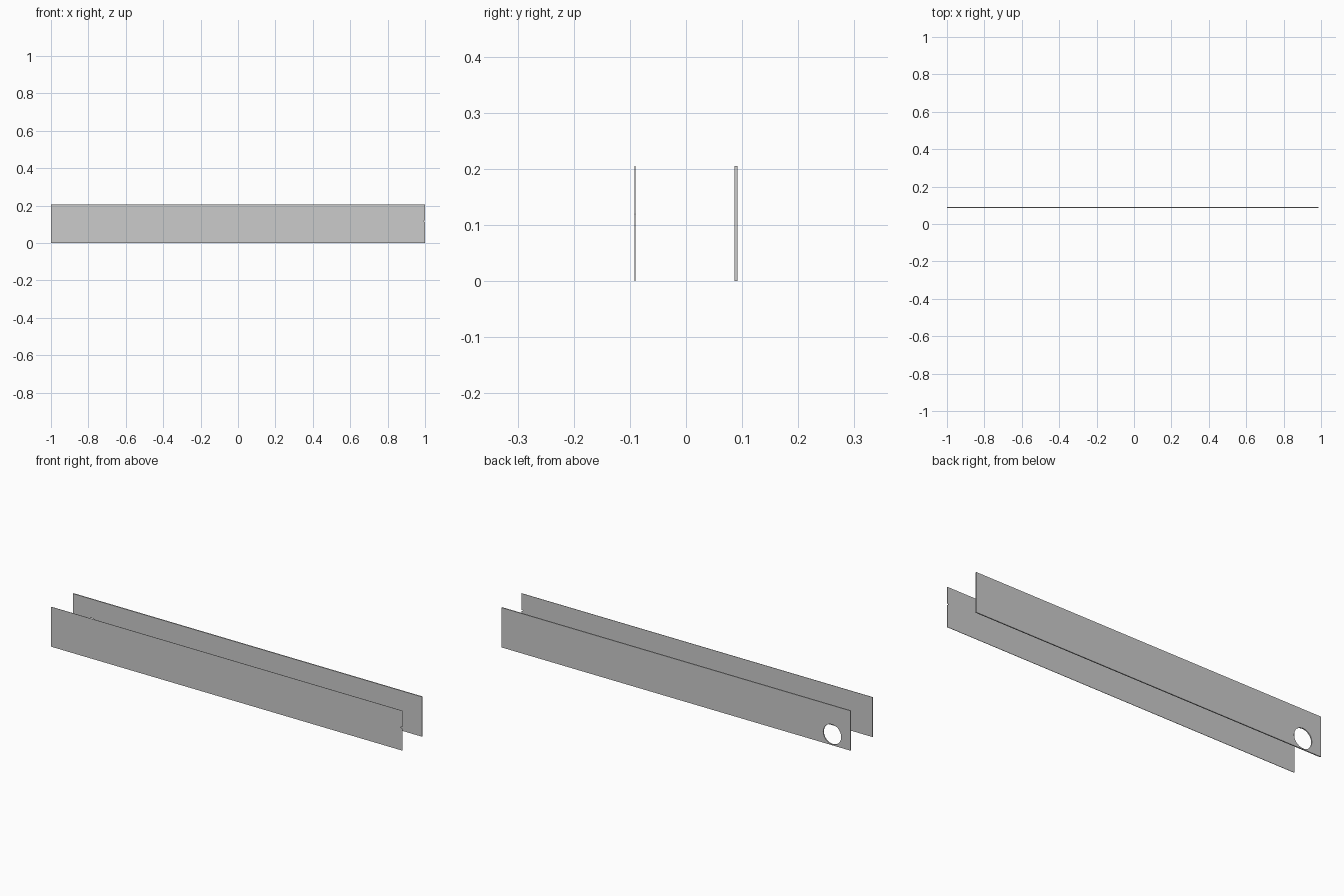
import bpy, bmesh, math

if "Cube" in bpy.data.objects:
    bpy.data.objects.remove(bpy.data.objects["Cube"])

HEIGHT = 0.205


def plate(name, outline, y0, y1):
    """Extrude an x/z outline from y0 to y1."""
    bm = bmesh.new()
    face = bm.faces.new([bm.verts.new((x, y0, z)) for x, z in outline])
    ext = bmesh.ops.extrude_face_region(bm, geom=[face])
    moved = [g for g in ext["geom"] if isinstance(g, bmesh.types.BMVert)]
    bmesh.ops.translate(bm, verts=moved, vec=(0, y1 - y0, 0))
    bmesh.ops.recalc_face_normals(bm, faces=bm.faces)
    mesh = bpy.data.meshes.new(name)
    bm.to_mesh(mesh)
    bm.free()
    obj = bpy.data.objects.new(name, mesh)
    bpy.context.collection.objects.link(obj)
    return obj


# Front plate: thin sheet with a tiny nick in its right edge
plate("front_plate",
      [(-1, 0), (1, 0), (1, 0.113), (0.99, 0.118), (1, 0.121), (1, HEIGHT), (-1, HEIGHT)],
      -0.092, -0.090)

# Back plate: slightly shorter and thicker
back = plate("back_plate",
             [(-1, 0), (0.986, 0), (0.986, HEIGHT), (-1, HEIGHT)],
             0.0865, 0.092)

# Round hole near the left end of the back plate
bpy.ops.mesh.primitive_cylinder_add(vertices=48, radius=0.051, depth=0.05,
                                    location=(-0.897, 0.089, 0.056),
                                    rotation=(math.pi / 2, 0, 0))
cutter = bpy.context.object
cutter.name = "hole_cutter"
cutter.hide_render = True
cutter.display_type = 'WIRE'
hole = back.modifiers.new("hole", 'BOOLEAN')
hole.operation = 'DIFFERENCE'
hole.object = cutter
hole.solver = 'EXACT'

# Apply the cut and discard the helper
bpy.context.view_layer.objects.active = back
bpy.ops.object.modifier_apply(modifier="hole")
bpy.data.objects.remove(cutter)
